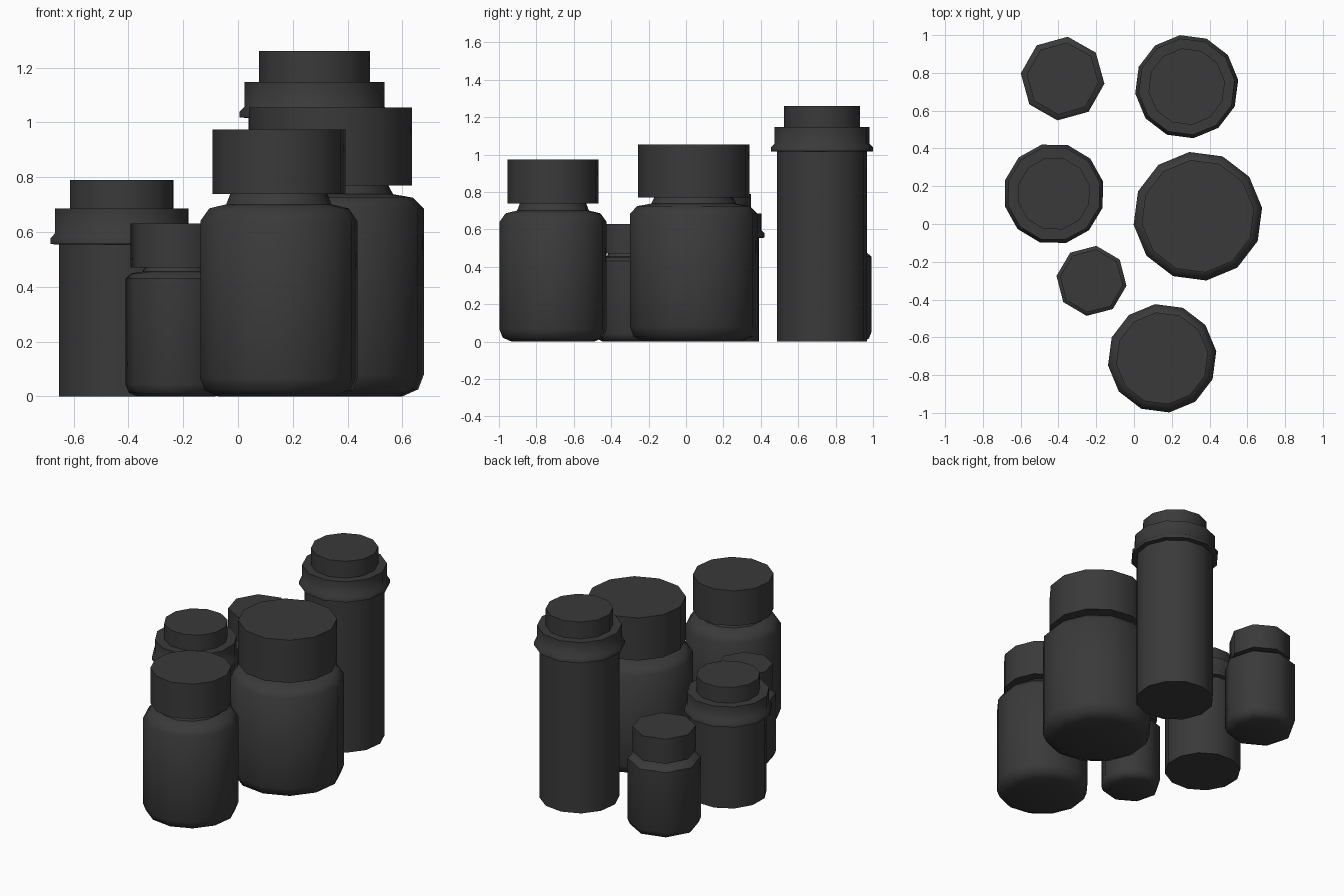
import bpy, bmesh
from math import radians, cos, sin, pi

if "Cube" in bpy.data.objects:
    bpy.data.objects.remove(bpy.data.objects["Cube"])

dark = bpy.data.materials.new("dark_plastic")
dark.diffuse_color = (.042, .042, .042, 1)
dark.use_nodes = True
dark.node_tree.nodes["Principled BSDF"].inputs["Base Color"].default_value = dark.diffuse_color


def lathe(name, x, y, sides, turn, profile):
    """Closed faceted solid of revolution from (radius, z) points, bottom to top."""
    bm = bmesh.new()
    rings = []
    for r, z in profile:
        rings.append([bm.verts.new((r * cos(turn + 2 * pi * i / sides),
                                    r * sin(turn + 2 * pi * i / sides), z))
                      for i in range(sides)])
    for low, high in zip(rings, rings[1:]):
        for i in range(sides):
            j = (i + 1) % sides
            bm.faces.new((low[i], low[j], high[j], high[i]))
    bm.faces.new(rings[0][::-1])
    bm.faces.new(rings[-1])
    mesh = bpy.data.meshes.new(name)
    bm.to_mesh(mesh)
    bm.free()
    mesh.materials.append(dark)
    mesh.shade_smooth()
    mesh.set_sharp_from_angle(angle=radians(46))
    obj = bpy.data.objects.new(name, mesh)
    obj.location = (x, y, 0)
    bpy.context.collection.objects.link(obj)
    return obj


def jar(name, x, y, sides, turn, r, shoulder, cap_z, top, cap_r):
    """Round-shouldered jar with a wide screw cap."""
    t = radians(turn)
    d = cap_z - shoulder
    lathe(name + "_body", x, y, sides, t, [
        (r * .77, 0), (r * .94, .075 * r), (r, .23 * r),
        (r, shoulder), (r * .885, shoulder + .47 * d),
        (r * .67, shoulder + .62 * d), (r * .62, cap_z)])
    lathe(name + "_cap", x, y, sides, t, [(cap_r, cap_z), (cap_r, top)])


def tube(name, x, y, sides, turn, r, collar_r, collar, upper, top, lid_r):
    """Straight canister with a flanged collar and a smaller lid."""
    t = radians(turn)
    lathe(name + "_body", x, y, sides, t, [(r, 0), (r, collar + .01)])
    lathe(name + "_collar", x, y, sides, t, [
        (r * .98, collar), (collar_r, collar + .003), (collar_r, collar + .025),
        (collar_r * .935, collar + .042), (collar_r * .935, upper)])
    lathe(name + "_lid", x, y, sides, t, [(lid_r, upper - .01), (lid_r, top)])


# jars: position, sides, rotation, radius, shoulder, cap base, top, cap radius
jar("front_jar", .149, -.711, 12, 7.5, .289, .64, .738, .973, .245)
jar("large_jar", .338, .041, 12, 7.5, .343, .685, .77, 1.055, .30)
jar("small_front_jar", -.225, -.301, 8, -8, .187, .43, .47, .63, .168)
jar("small_back_jar", -.378, .77, 8, -7, .223, .455, .50, .664, .192)

# canisters: position, sides, rotation, radius, collar radius, collar base,
# collar top, lid top, lid radius
tube("tall_canister", .279, .727, 12, 7.5, .243, .275, 1.015, 1.148, 1.26, .204)
tube("short_canister", -.424, .16, 12, 14, .236, .268, .553, .685, .79, .194)
